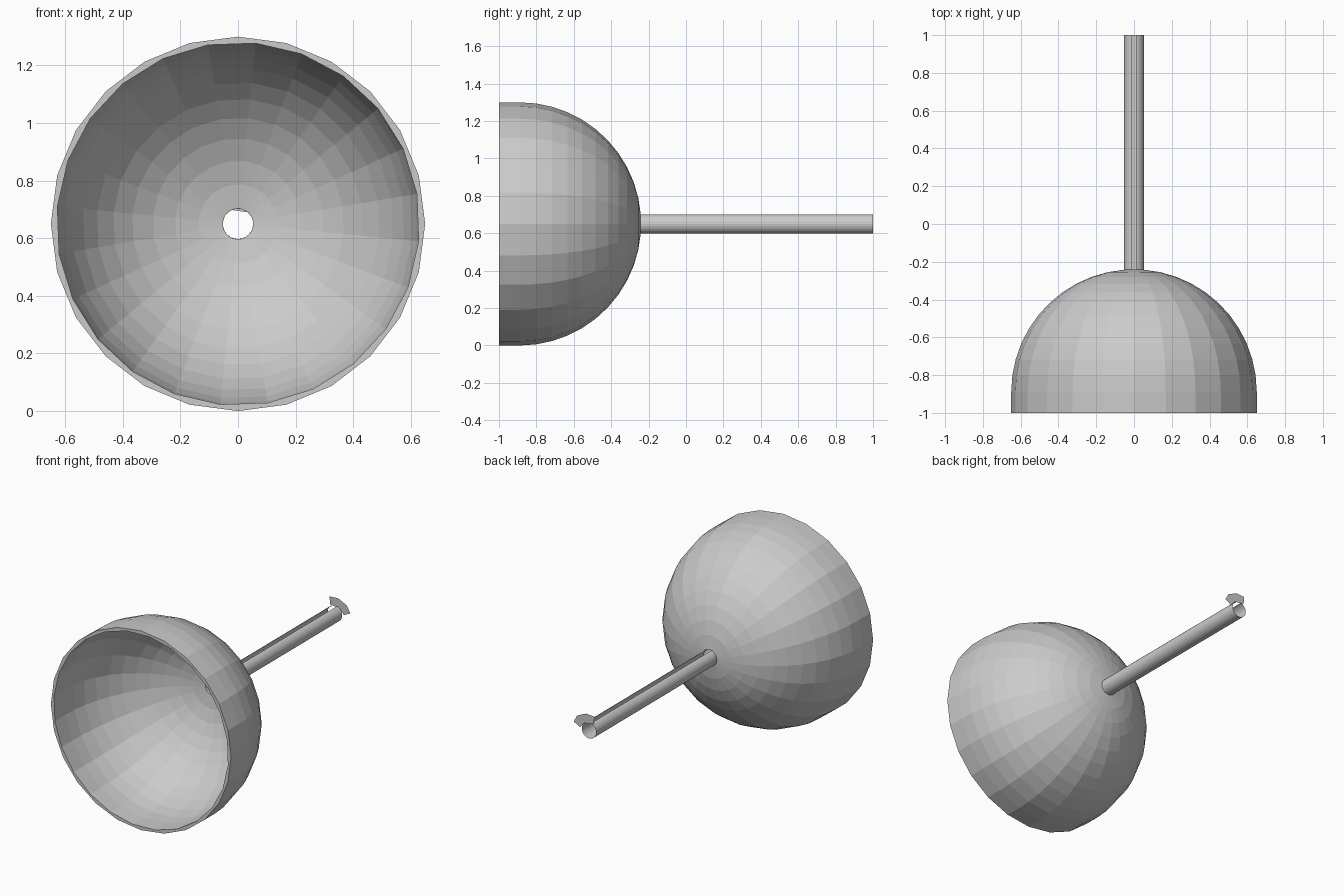
import bpy, bmesh
from math import sin, cos, asin, pi, radians

if "Cube" in bpy.data.objects:
    bpy.data.objects.remove(bpy.data.objects["Cube"])

SIDES = 24
AXIS_Z = 0.65


def ring(bm, r, y, turn=0.0):
    # Circle of vertices around the y axis, first vertex at the top
    return [bm.verts.new((r * sin(turn + 2 * pi * i / SIDES), y,
                          AXIS_Z + r * cos(turn + 2 * pi * i / SIDES)))
            for i in range(SIDES)]


def bridge(bm, a, b, skip=()):
    for i in range(SIDES):
        if i not in skip:
            j = (i + 1) % SIDES
            bm.faces.new((a[i], a[j], b[j], b[i]))


def finish(bm, name):
    bmesh.ops.recalc_face_normals(bm, faces=bm.faces)
    mesh = bpy.data.meshes.new(name)
    bm.to_mesh(mesh)
    bm.free()
    obj = bpy.data.objects.new(name, mesh)
    bpy.context.collection.objects.link(obj)
    return obj


def dome_rings(bm, radius, turn):
    # Hemisphere with a short straight skirt, from the neck hole to the rim
    start, steps = asin(0.053 / radius), 11
    angles = [start + (pi / 2 - start) * k / steps for k in range(steps + 1)]
    rings = [ring(bm, radius * sin(a), -0.89 + radius * cos(a), turn)
             for a in angles]
    rings.append(ring(bm, radius, -1.0, turn))
    for a, b in zip(rings, rings[1:]):
        bridge(bm, a, b)
    return rings


# Hollow cup: outer and inner shells joined at the rim and the neck hole
bm = bmesh.new()
outer = dome_rings(bm, 0.65, 0.0)
inner = dome_rings(bm, 0.63, radians(5.5))
bridge(bm, outer[-1], inner[-1])
bridge(bm, outer[0], inner[0])
finish(bm, "cup")

# Open tube handle with a narrow slot along its top
bm = bmesh.new()
bridge(bm, ring(bm, 0.052, -0.243), ring(bm, 0.052, 1.0), skip=(0, SIDES - 1))
finish(bm, "handle_tube")

# Thin loose flap beside the end of the handle
bm = bmesh.new()
outline = [(-0.04, 0.10), (0.02, 0.105), (0.085, 0.075), (0.11, 0.03),
           (0.065, 0.005), (0.035, 0.04), (-0.035, 0.05)]
bm.faces.new([bm.verts.new((x, 1.0, AXIS_Z + z)) for x, z in outline])
finish(bm, "end_flap")
